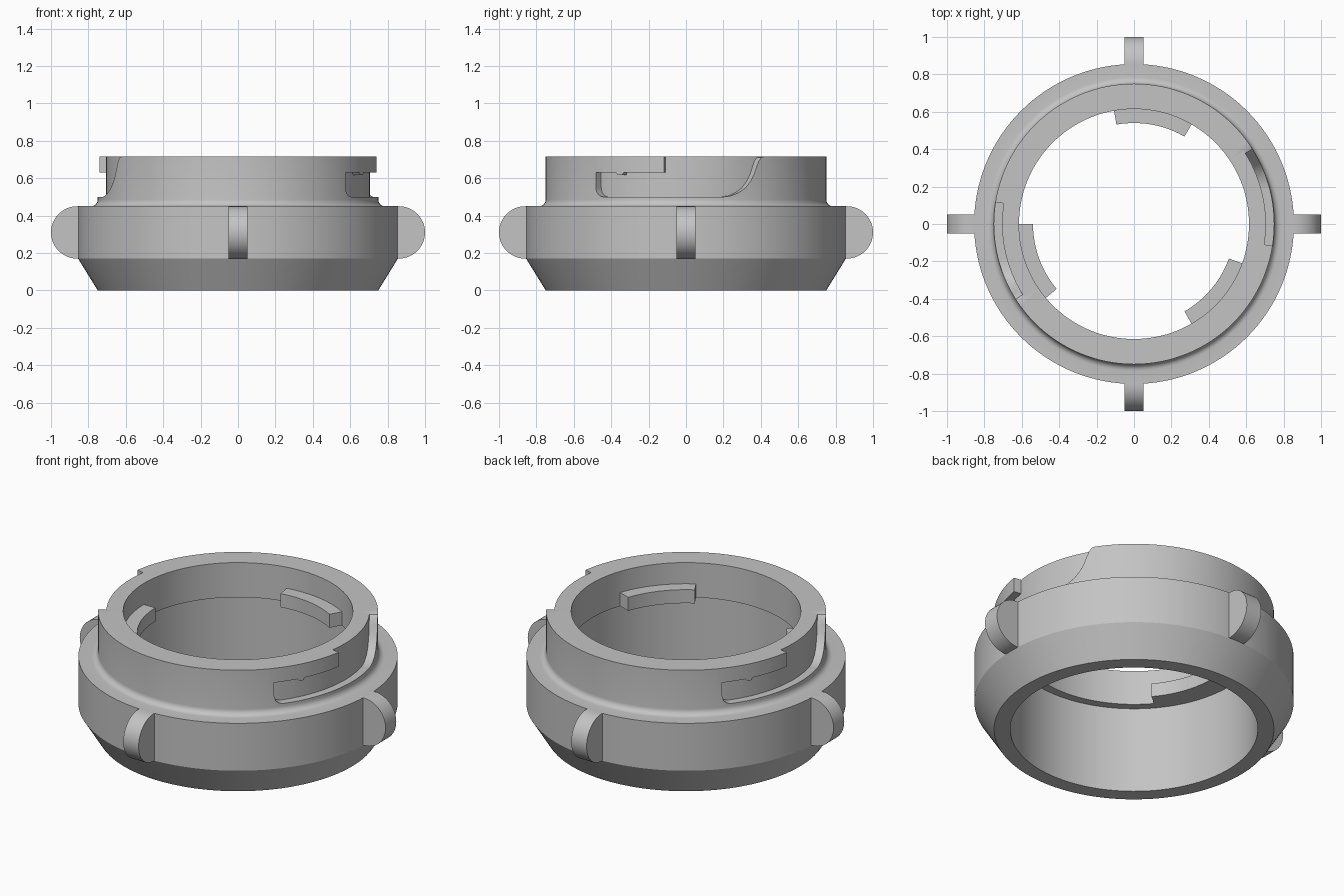
import bpy
import bmesh
from math import sin, cos, radians, pi, asin
from mathutils import Matrix

if "Cube" in bpy.data.objects:
    bpy.data.objects.remove(bpy.data.objects["Cube"], do_unlink=True)

grey = bpy.data.materials.new("plain grey")
grey.use_nodes = True
grey.diffuse_color = (0.55, 0.55, 0.55, 1)
grey.node_tree.nodes["Principled BSDF"].inputs["Base Color"].default_value = grey.diffuse_color

HEIGHT = 0.715      # top of the collar
LEDGE = 0.51        # underside of the inner lip
BORE = 0.615        # upper bore radius
COLLAR = 0.75       # outer radius of the collar


def finish(bm, name):
    bmesh.ops.recalc_face_normals(bm, faces=bm.faces)
    mesh = bpy.data.meshes.new(name)
    bm.to_mesh(mesh)
    bm.free()
    obj = bpy.data.objects.new(name, mesh)
    bpy.context.collection.objects.link(obj)
    mesh.materials.append(grey)
    return obj


def smooth(obj):
    bpy.ops.object.select_all(action='DESELECT')
    obj.select_set(True)
    bpy.context.view_layer.objects.active = obj
    bpy.ops.object.shade_smooth_by_angle(angle=radians(28))


def arc_solid(name, columns, r0, r1, turn=0):
    """Curved block; each column is (angle in degrees, bottom z, top z)."""
    bm = bmesh.new()
    rows = []
    for angle, lo, hi in columns:
        a = radians(angle + turn)
        rows.append([bm.verts.new((r * cos(a), r * sin(a), z))
                     for r, z in ((r0, lo), (r1, lo), (r1, hi), (r0, hi))])
    for p, q in zip(rows, rows[1:]):
        for i in range(4):
            j = (i + 1) % 4
            bm.faces.new((p[i], p[j], q[j], q[i]))
    bm.faces.new(rows[0])
    bm.faces.new(rows[-1])
    return finish(bm, name)


# Ring body: revolved profile with a filleted collar and a stepped bore
fillet = [(0.785 - 0.035 * sin(t * pi / 12), 0.485 - 0.035 * cos(t * pi / 12))
          for t in range(7)]
profile = [(0.663, 0), (COLLAR, 0), (0.855, 0.17), (0.855, 0.45)] + fillet
profile += [(COLLAR, HEIGHT), (BORE, HEIGHT), (BORE, LEDGE), (0.663, LEDGE)]
bm = bmesh.new()
verts = [bm.verts.new((r, 0, z)) for r, z in profile]
edges = [bm.edges.new((v, verts[i - 1])) for i, v in enumerate(verts)]
bmesh.ops.spin(bm, geom=verts + edges, cent=(0, 0, 0), axis=(0, 0, 1),
               angle=2 * pi, steps=128, use_merge=True)
bmesh.ops.remove_doubles(bm, verts=bm.verts, dist=0.0001)
ring = finish(bm, "ring_body")

# Bayonet slot outline: rounded blind end, small detent, open mouth, curved ramp
FLOOR, CEILING, OPEN = 0.5, 0.63, 0.8
slot = []
for k in range(7):
    t = k / 6 * pi / 2
    slot.append((-36 - 4 * cos(t), FLOOR + 0.05 * (1 - sin(t)), CEILING))
slot += [(-30, FLOOR, CEILING), (-29, FLOOR, 0.616), (-27, FLOOR, 0.616), (-26.5, FLOOR, CEILING)]
slot += [(a, FLOOR, CEILING) for a in range(-24, -9, 3)]
slot += [(-9, FLOOR, CEILING), (-8.95, FLOOR, OPEN)]
slot += [(a, FLOOR, OPEN) for a in range(-6, 16, 3)]
for y, z in ((0.2, 0.5), (0.24, 0.506), (0.28, 0.522), (0.315, 0.546), (0.343, 0.58),
             (0.362, 0.615), (0.376, 0.655), (0.388, 0.69), (0.402, 0.71), (0.42, 0.716),):
    slot.append((asin(y / COLLAR) * 180 / pi, z, OPEN))

# Cut the slot on both sides of the collar
for turn in (0, 180):
    cutter = arc_solid("slot_cutter", slot, 0.705, 0.82, turn)
    cutter.hide_render = True
    mod = ring.modifiers.new("slot", 'BOOLEAN')
    mod.operation = 'DIFFERENCE'
    mod.solver = 'EXACT'
    mod.object = cutter
    bpy.context.view_layer.objects.active = ring
    bpy.ops.object.modifier_apply(modifier=mod.name)
    bpy.data.objects.remove(cutter, do_unlink=True)
smooth(ring)

# Three locking tabs inside the bore
for n, start in enumerate((60, 180, 300)):
    columns = [(start + a, LEDGE, 0.59) for a in range(0, 41, 4)]
    smooth(arc_solid(f"inner_tab_{n + 1}", columns, 0.54, BORE + 0.01))

# Four half-round grip lugs around the ring
for n, side in enumerate(("left", "back", "right", "front")):
    bm = bmesh.new()
    outline = [(0.84, 0.17)]
    outline += [(0.86 + 0.14 * cos(t), 0.31 + 0.14 * sin(t))
                for t in (pi * (k / 24 - 0.5) for k in range(25))]
    outline.append((0.84, 0.45))
    face = bm.faces.new([bm.verts.new((r, -0.05, z)) for r, z in outline])
    out = bmesh.ops.extrude_face_region(bm, geom=[face])
    moved = [g for g in out["geom"] if isinstance(g, bmesh.types.BMVert)]
    bmesh.ops.translate(bm, verts=moved, vec=(0, 0.1, 0))
    bmesh.ops.rotate(bm, verts=bm.verts, matrix=Matrix.Rotation(n * pi / 2, 3, 'Z'))
    smooth(finish(bm, f"grip_lug_{side}"))
